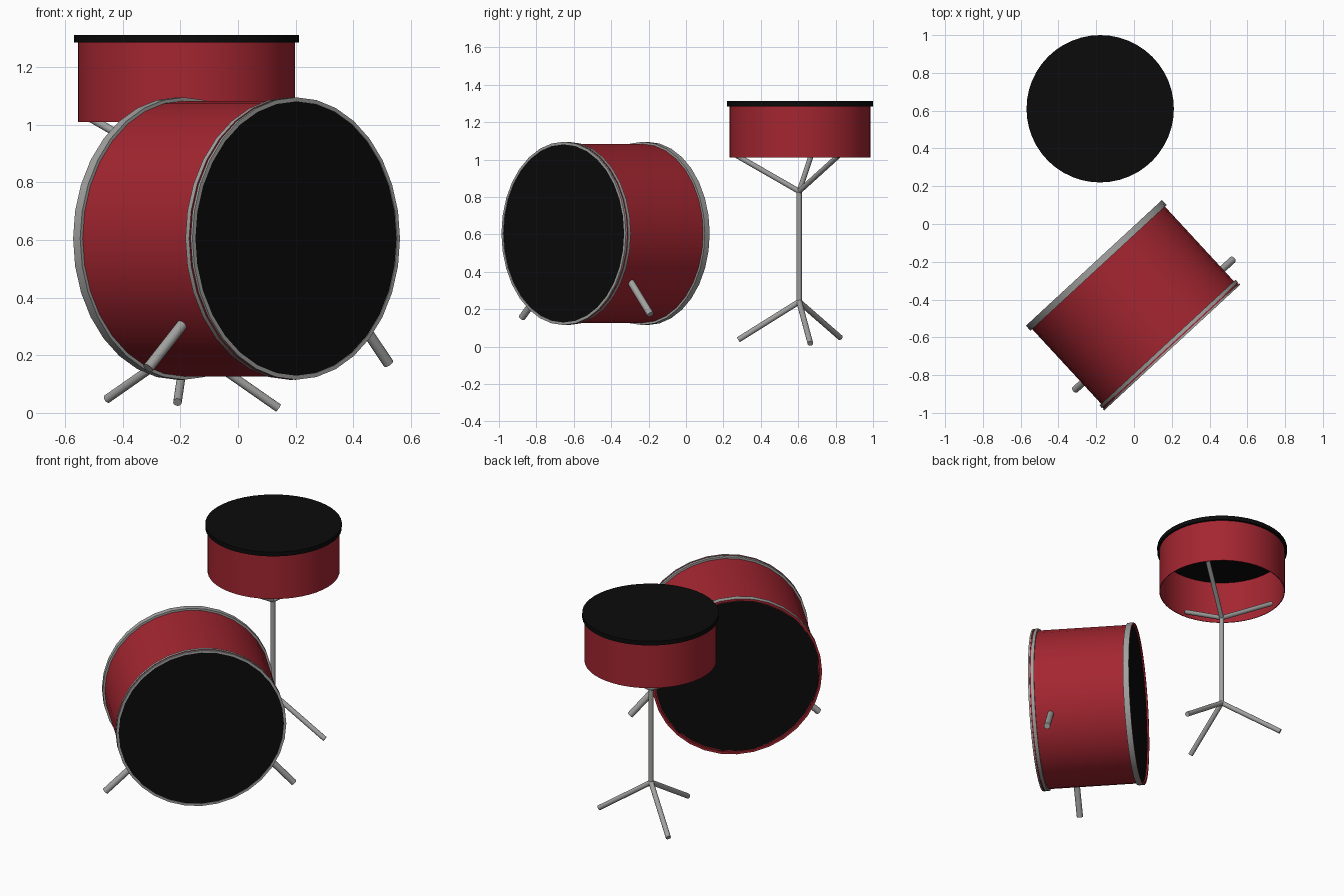
import bpy, bmesh, math
from mathutils import Vector, Matrix

if "Cube" in bpy.data.objects:
    bpy.data.objects.remove(bpy.data.objects["Cube"])


def material(name, rgb):
    m = bpy.data.materials.new(name)
    m.diffuse_color = (*rgb, 1)
    m.use_nodes = True
    m.node_tree.nodes["Principled BSDF"].inputs["Base Color"].default_value = m.diffuse_color
    return m


RED = material("drum red", (0.37, 0.019, 0.030))
BLACK = material("head black", (0.0032, 0.0032, 0.0032))
GREY = material("metal grey", (0.36, 0.36, 0.355))


def lathe(name, profile, mats, matrix, sides, closed=False, seg_mats=None):
    """Revolve (radius, height) points about local z; r = 0 makes a pole."""
    bm = bmesh.new()
    rings = []
    for r, h in profile:
        if r == 0:
            rings.append([bm.verts.new((0, 0, h))] * sides)
        else:
            rings.append([bm.verts.new((r * math.cos(2 * math.pi * i / sides),
                                        r * math.sin(2 * math.pi * i / sides), h))
                          for i in range(sides)])
    count = len(rings) if closed else len(rings) - 1
    for k in range(count):
        a, b = rings[k], rings[(k + 1) % len(rings)]
        for i in range(sides):
            j = (i + 1) % sides
            quad = list(dict.fromkeys((a[i], a[j], b[j], b[i])))
            f = bm.faces.new(quad)
            f.material_index = seg_mats[k] if seg_mats else 0
    bmesh.ops.recalc_face_normals(bm, faces=bm.faces)
    me = bpy.data.meshes.new(name)
    bm.to_mesh(me)
    bm.free()
    for m in mats:
        me.materials.append(m)
    ob = bpy.data.objects.new(name, me)
    ob.matrix_world = matrix
    bpy.context.collection.objects.link(ob)
    bpy.ops.object.select_all(action='DESELECT')
    ob.select_set(True)
    bpy.context.view_layer.objects.active = ob
    bpy.ops.object.shade_smooth_by_angle(angle=math.radians(35))
    return ob


def rod(name, start, end, r):
    a, b = Vector(start), Vector(end)
    d = b - a
    mat = Matrix.Translation(a) @ d.to_track_quat('Z', 'Y').to_matrix().to_4x4()
    return lathe(name, [(0, 0), (r, 0), (r, d.length), (0, d.length)], [GREY], mat, 16)


# Bass drum, local z points out of its front head
axis = Vector((0.679, -0.735, 0))
lateral = Vector((0.735, 0.679, 0))
up = Vector((0, 0, 1))
bass = Matrix.Translation((-0.005, -0.43, 0.605)) @ Matrix((
    lateral, up, axis)).transposed().to_4x4()
H = 0.305
lathe("bass_shell", [(0.478, -H + 0.01), (0.478, H - 0.01), (0.47, H - 0.01), (0.47, -H + 0.01)],
      [RED], bass, 32, closed=True)
# Front hoop: grey with a thin red groove
lathe("bass_front_hoop",
      [(0.474, H - 0.036), (0.49, H - 0.036), (0.49, H - 0.017), (0.485, H - 0.017),
       (0.485, H - 0.010), (0.49, H - 0.010), (0.49, H), (0.476, H)],
      [GREY, RED], bass, 32, closed=True, seg_mats=[0, 0, 1, 1, 1, 0, 0, 0])
# Back hoop: grey outside, red end and inside
lathe("bass_back_hoop",
      [(0.474, -H + 0.036), (0.49, -H + 0.036), (0.49, -H), (0.476, -H)],
      [GREY, RED], bass, 32, closed=True, seg_mats=[0, 0, 1, 1])
for name, h0, h1 in (("bass_front_head", H - 0.02, H - 0.003),
                     ("bass_back_head", -H + 0.01, -H + 0.02)):
    lathe(name, [(0, h0), (0.4765, h0), (0.4765, h1), (0, h1)], [BLACK], bass, 32)

# Spurs holding the bass drum
rod("right_spur", (0.395, -0.305, 0.361), (0.522, -0.19, 0.172), 0.019)
rod("left_spur", (-0.175, -0.752, 0.33), (-0.312, -0.877, 0.155), 0.019)

# Snare drum: open shell with a black head and rim on top
snare = Matrix.Translation((-0.179, 0.61, 0))
lathe("snare_shell", [(0.377, 1.01), (0.377, 1.288), (0.373, 1.288), (0.373, 1.01)],
      [RED], snare, 48, closed=True)
lathe("snare_head", [(0, 1.285), (0.39, 1.285), (0.39, 1.312), (0, 1.312)],
      [BLACK], snare, 48)

# Snare stand
px, py = -0.18, 0.605
rod("stand_pole", (px, py, 0.225), (px, py, 0.845), 0.014)
for i, (dx, dy, z) in enumerate([(-0.03, -0.325, 0.037), (-0.275, 0.22, 0.048), (0.32, 0.06, 0.017)]):
    rod(f"stand_leg_{i + 1}", (px, py, 0.24), (px + dx, py + dy, z), 0.015)
for i, (dx, dy) in enumerate([(-0.01, -0.34), (-0.335, 0.065), (0.29, 0.215)]):
    rod(f"stand_arm_{i + 1}", (px, py, 0.83), (px + dx, py + dy, 1.025), 0.014)
